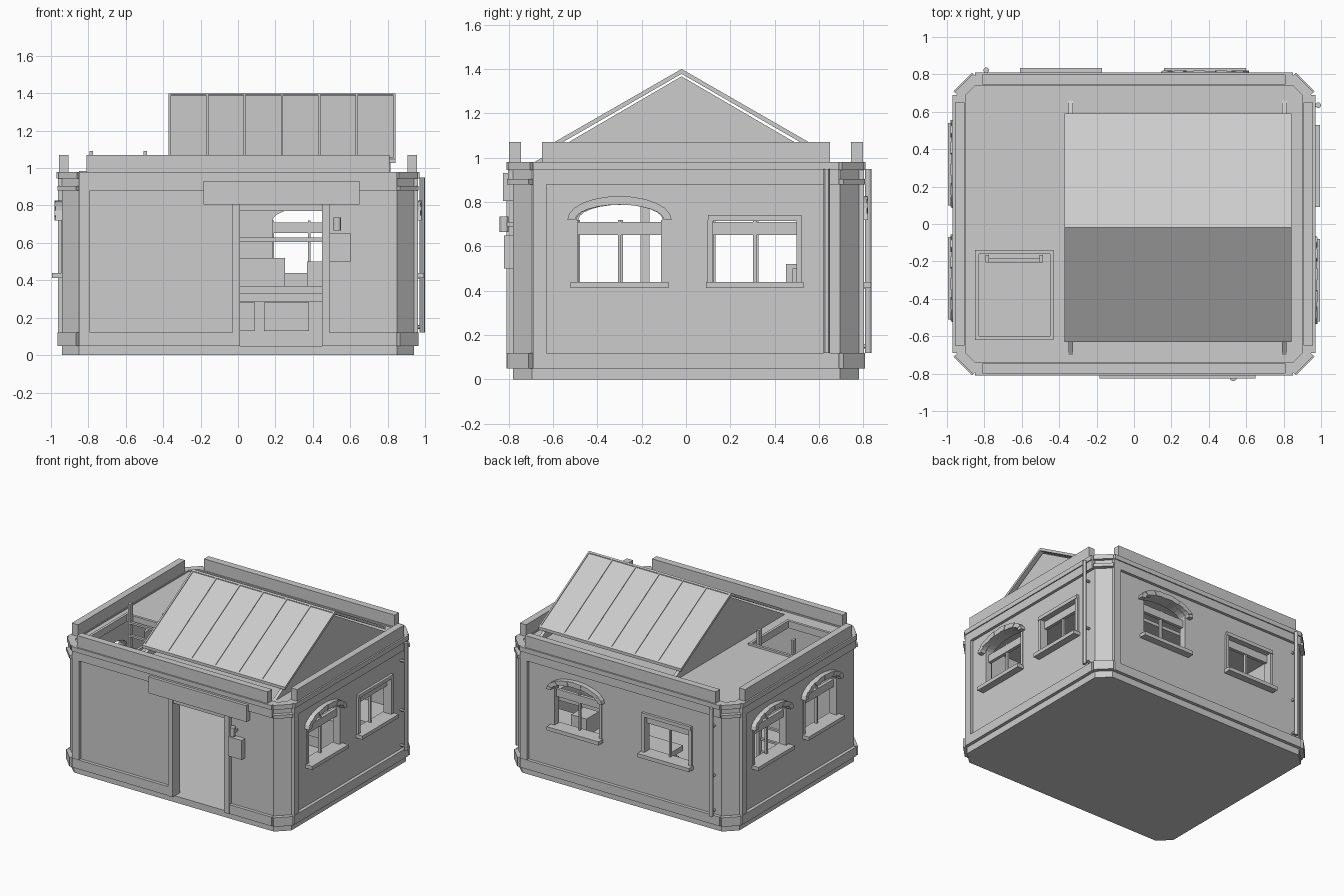
import bpy, bmesh, math
from mathutils import Matrix, Vector

cube = bpy.data.objects.get("Cube")
if cube:
    bpy.data.objects.remove(cube, do_unlink=True)

grey = bpy.data.materials.new("light_grey")
grey.use_nodes = True
GREY = (0.604, 0.604, 0.604, 1)
grey.diffuse_color = GREY
grey.node_tree.nodes["Principled BSDF"].inputs["Base Color"].default_value = GREY

# Each side: turn about z, distance of wall from centre, half length of its flat part
SIDES = {"front": (0, 0.78, 0.85), "left": (90, 0.94, 0.69),
         "back": (180, 0.78, 0.85), "right": (270, 0.94, 0.69)}


def extrude(name, points, offset):
    """Closed prism from a flat outline and an extrusion vector."""
    bm = bmesh.new()
    face = bm.faces.new([bm.verts.new(p) for p in points])
    new = bmesh.ops.extrude_face_region(bm, geom=[face])["geom"]
    verts = [v for v in new if isinstance(v, bmesh.types.BMVert)]
    bmesh.ops.translate(bm, vec=offset, verts=verts)
    bmesh.ops.recalc_face_normals(bm, faces=bm.faces)
    mesh = bpy.data.meshes.new(name)
    bm.to_mesh(mesh)
    bm.free()
    mesh.materials.append(grey)
    obj = bpy.data.objects.new(name, mesh)
    bpy.context.collection.objects.link(obj)
    return obj


def rect(a0, a1, b0, b1):
    return [(a0, b0), (a1, b0), (a1, b1), (a0, b1)]


def on_wall(name, side, outline, d0, d1):
    """Outline in wall coordinates (along, up), from depth d0 to d1 outward."""
    turn, dist, _ = SIDES[side]
    obj = extrude(name, [(u, -dist - d0, z) for u, z in outline], (0, d0 - d1, 0))
    obj.data.transform(Matrix.Rotation(math.radians(turn), 4, "Z"))
    return obj


def plan(name, outline, z0, z1):
    return extrude(name, [(x, y, z0) for x, y in outline], (0, 0, z1 - z0))


def box(name, x0, x1, y0, y1, z0, z1):
    return plan(name, rect(x0, x1, y0, y1), z0, z1)


def pipe(name, p0, p1, radius):
    p0, p1 = Vector(p0), Vector(p1)
    axis = p1 - p0
    ring = []
    q = axis.to_track_quat("Z", "Y")
    for i in range(12):
        a = i * math.tau / 12
        ring.append(p0 + q @ Vector((radius * math.cos(a), radius * math.sin(a), 0)))
    obj = extrude(name, ring, axis)
    bpy.ops.object.select_all(action="DESELECT")
    bpy.context.view_layer.objects.active = obj
    obj.select_set(True)
    bpy.ops.object.shade_smooth_by_angle()
    return obj


def cut(target, cutter):
    cutter.hide_render = True
    mod = target.modifiers.new("cut", "BOOLEAN")
    mod.operation, mod.solver, mod.object = "DIFFERENCE", "EXACT", cutter
    bpy.context.view_layer.objects.active = target
    bpy.ops.object.modifier_apply(modifier=mod.name)
    bpy.data.objects.remove(cutter, do_unlink=True)


def arc(c, half, rise, spring=0.72, n=12):
    return [(c + half * math.cos(math.pi * i / n), spring + rise * math.sin(math.pi * i / n))
            for i in range(n + 1)]


# Hollow body with chamfered corners and a flat roof
octagon = []
for sx, sy in ((1, 1), (-1, 1), (-1, -1), (1, -1)):
    pair = [(sx * 0.94, sy * 0.695), (sx * 0.85, sy * 0.78)]
    octagon += pair if sx * sy > 0 else pair[::-1]
body = plan("walls", octagon, 0, 0.97)
cut(body, box("room_cutter", -0.88, 0.88, -0.72, 0.72, 0.05, 0.93))
cut(body, box("hatch_cutter", -0.83, -0.45, -0.60, -0.16, 0.9, 1.1))
cut(body, on_wall("door_cutter", "front", rect(0.01, 0.45, 0.05, 0.77), -0.2, 0.1))


# Windows
def window(side, c, arched):
    name = side + ("_arched_window" if arched else "_square_window")
    if arched:
        hole = [(c - 0.195, 0.44), (c + 0.195, 0.44)] + arc(c, 0.195, 0.068)
    else:
        hole = rect(c - 0.2, c + 0.2, 0.44, 0.74)
    cut(body, on_wall("window_cutter", side, hole, -0.2, 0.1))
    on_wall(name + "_sill", side, rect(c - 0.22, c + 0.22, 0.412, 0.44), -0.05, 0.055)
    on_wall(name + "_transom", side, rect(c - 0.2, c + 0.2, 0.652, 0.71), -0.045, -0.02)
    on_wall(name + "_mullion", side, rect(c - 0.007, c + 0.007, 0.44, 0.72), -0.045, -0.025)
    for s in (-1, 1):
        on_wall(name + "_jamb", side, rect(c + s * 0.2 - 0.012, c + s * 0.2 + 0.012, 0.44, 0.72),
                -0.05, 0.004 if arched else 0.015)
    if arched:
        outer, inner = arc(c, 0.235, 0.107), arc(c, 0.2, 0.068)
        for i in range(12):
            block = [outer[i], outer[i + 1], inner[i + 1], inner[i]]
            on_wall(name + "_arch_block", side, block, -0.03, 0.04 if i % 2 else 0.036)
    else:
        on_wall(name + "_header", side, rect(c - 0.21, c + 0.21, 0.715, 0.742), -0.03, 0.02)


for spec in (("left", -0.3, True), ("left", 0.31, False), ("right", -0.32, True),
             ("right", 0.29, True), ("back", -0.38, True), ("back", 0.39, False)):
    window(*spec)

# Wall trim on each side
for side, (_, _, half) in SIDES.items():
    top = half - 0.04
    skirts = [(-half, 0.0), (0.47, half)] if side == "front" else [(-half, half)]
    for a, b in skirts:
        on_wall(side + "_skirting", side, rect(a, b, 0.05, 0.12), 0, 0.025)
    on_wall(side + "_strip", side, rect(-half, -half + 0.06, 0.06, 0.88), 0, 0.022)
    on_wall(side + "_frieze", side, rect(-half, half, 0.88, 0.945), 0, 0.022)
    on_wall(side + "_cornice", side, rect(-half, half, 0.945, 0.98), -0.04, 0.03)
    on_wall(side + "_parapet", side, rect(-top, top, 0.945, 1.07), -0.035, 0.018)

# Corner bands
for sx in (-1, 1):
    for sy in (-1, 1):
        for z0, z1, deep in ((0.05, 0.12, 0.03), (0.88, 0.905, 0.03), (0.945, 0.98, 0.022)):
            band = box("corner_band", -0.07, 0.07, -0.03, deep, z0, z1)
            band.data.transform(Matrix.Translation((sx * 0.895, sy * 0.7375, 0))
                                @ Matrix.Rotation(math.atan2(sy, sx) - math.pi / 2, 4, "Z"))

# Doorway, sign board and fittings
for a, b in ((-0.03, 0.01), (0.45, 0.49)):
    on_wall("door_jamb", "front", rect(a, b, 0.05, 0.81), -0.06, 0.03)
on_wall("door_lintel", "front", rect(-0.03, 0.49, 0.77, 0.81), -0.06, 0.02)
on_wall("sign_board", "front", rect(-0.185, 0.65, 0.805, 0.93), 0, 0.045)
on_wall("letter_box", "front", rect(0.49, 0.605, 0.5, 0.65), 0, 0.04)
pipe("door_lamp", (0.53, -0.82, 0.665), (0.53, -0.82, 0.735), 0.02)
on_wall("lamp_bracket", "front", rect(0.515, 0.545, 0.69, 0.71), 0, 0.04)

# Drainpipes with brackets
for x, y, dx, dy in ((0.985, 0.635, -1, 0), (-0.79, 0.822, 0, -1)):
    pipe("drainpipe", (x, y, 0.12), (x, y, 0.95), 0.015)
    for z in (0.15, 0.42, 0.8):
        pipe("pipe_bracket", (x, y, z), (x + dx * 0.05, y + dy * 0.05, z), 0.01)

# Pitched skylight on two gables
RIDGE_Y, RIDGE_Z, SPAN, SLOPE = -0.02, 1.4, 0.61, 0.575
for x in (-0.35, 0.79):
    extrude("skylight_gable", [(x, RIDGE_Y - 0.69, 0.965), (x, RIDGE_Y + 0.69, 0.965),
                               (x, RIDGE_Y, 1.367)], (0.025, 0, 0))


def slope_bar(name, x0, x1, s, t0, t1, lift, thick):
    pts = []
    for t, up in ((t0, lift), (t1, lift), (t1, lift - thick), (t0, lift - thick)):
        pts.append((x0, RIDGE_Y + s * SPAN * t, RIDGE_Z + up - SPAN * SLOPE * t))
    extrude(name, pts, (x1 - x0, 0, 0))


for s in (-1, 1):
    slope_bar("skylight_pane", -0.365, 0.835, s, 0, 1, -0.006, 0.012)
    for i in range(7):
        x = -0.371 + i * 0.2
        slope_bar("skylight_bar", x, x + 0.012, s, 0, 1, 0, 0.022)
    slope_bar("skylight_eave", -0.371, 0.841, s, 0.98, 1, 0, 0.022)
    slope_bar("skylight_ridge", -0.371, 0.841, s, 0, 0.02, 0, 0.022)

# Roof hatch rim and ladder
for a in (rect(-0.85, -0.83, -0.62, -0.14), rect(-0.45, -0.43, -0.62, -0.14),
          rect(-0.83, -0.45, -0.62, -0.60), rect(-0.83, -0.45, -0.16, -0.14)):
    plan("hatch_rim", a, 0.93, 0.985)
for x in (-0.785, -0.495):
    box("ladder_rail", x - 0.009, x + 0.009, -0.205, -0.165, 0.05, 1.09)
for i in range(9):
    box("ladder_rung", -0.785, -0.495, -0.205, -0.185, 0.14 + i * 0.1, 0.155 + i * 0.1)

# Furniture inside, along the back wall
box("counter", -0.25, 0.85, 0.44, 0.72, 0.05, 0.29)
box("counter_top", -0.27, 0.87, 0.42, 0.72, 0.33, 0.37)
box("counter_shelf", -0.25, 0.85, 0.47, 0.72, 0.29, 0.33)
for x in (-0.15, 0.14):
    box("counter_door", x, x + 0.24, 0.43, 0.44, 0.13, 0.28)
box("large_box", 0.0, 0.25, 0.45, 0.7, 0.37, 0.52)
box("small_box", 0.37, 0.5, 0.48, 0.68, 0.37, 0.5)
box("wall_shelf", -0.1, 0.65, 0.6, 0.72, 0.605, 0.63)
